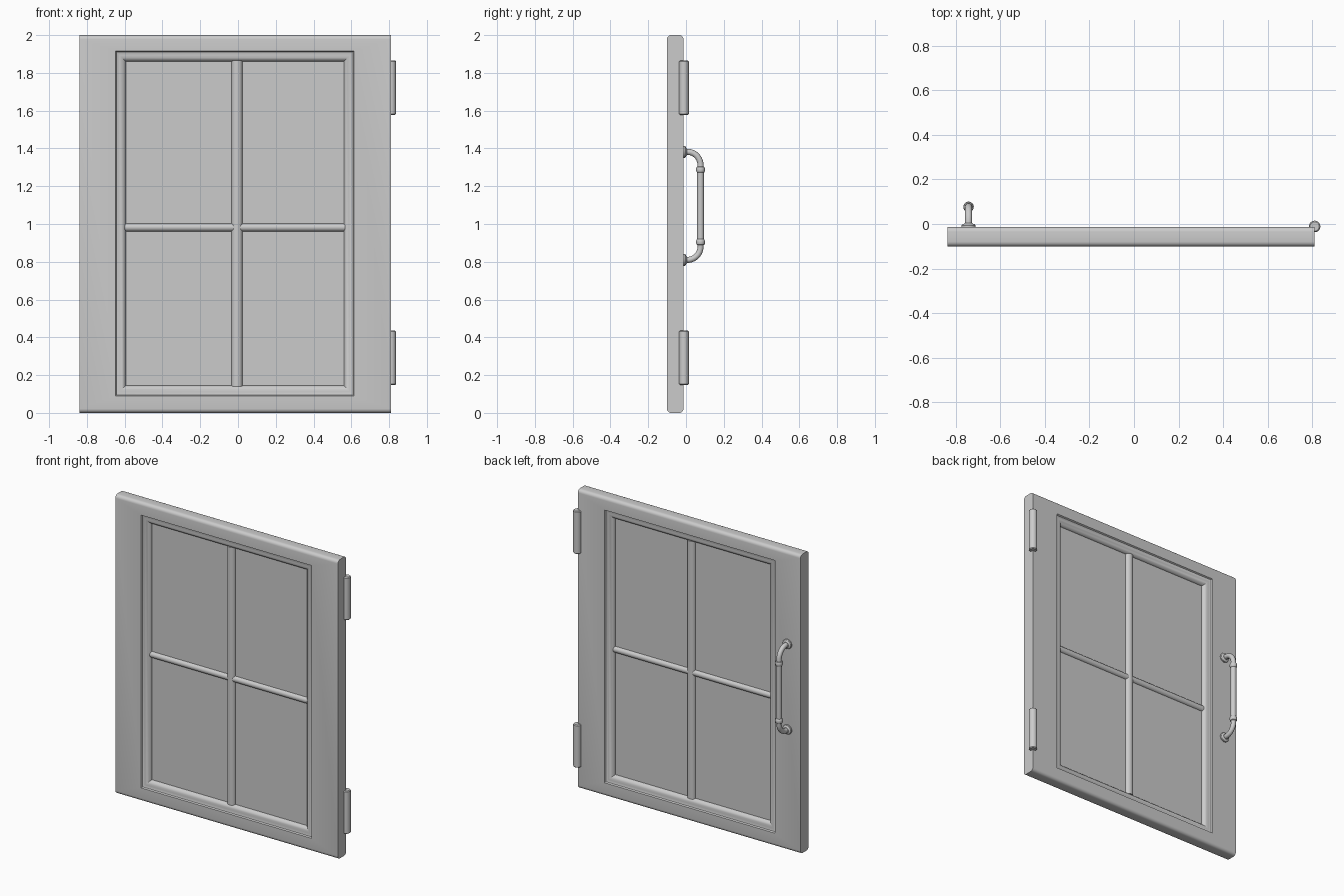
import bpy, bmesh, math
from mathutils import Vector, Matrix

if "Cube" in bpy.data.objects:
    bpy.data.objects.remove(bpy.data.objects["Cube"])

YC, HALF = -0.057, 0.044      # middle plane and half thickness of the door


def finish(name, bm, angle=35):
    bmesh.ops.recalc_face_normals(bm, faces=bm.faces)
    me = bpy.data.meshes.new(name)
    bm.to_mesh(me)
    bm.free()
    ob = bpy.data.objects.new(name, me)
    bpy.context.collection.objects.link(ob)
    bpy.ops.object.select_all(action='DESELECT')
    ob.select_set(True)
    bpy.context.view_layer.objects.active = ob
    bpy.ops.object.shade_smooth_by_angle(angle=math.radians(angle))
    return ob


def tube(name, stations, side, segs=24):
    """Skin ellipses (centre, tangent, half width along side, half depth)."""
    bm = bmesh.new()
    side = Vector(side)
    rings = []
    for c, t, a, b in stations:
        other = Vector(t).normalized().cross(side)
        rings.append([bm.verts.new(Vector(c) + side * a * math.cos(k * math.tau / segs)
                                   + other * b * math.sin(k * math.tau / segs))
                      for k in range(segs)])
    for r, s in zip(rings, rings[1:]):
        for k in range(segs):
            n = (k + 1) % segs
            bm.faces.new((r[k], r[n], s[n], s[k]))
    bm.faces.new(rings[0])
    bm.faces.new(rings[-1])
    return finish(name, bm)


# Frame: rectangular loops from the front outer edge, through the moulding, to the back
moulding = [(0, HALF), (0.005, 0.035), (0.012, 0.032), (0.022, 0.032),
            (0.034, 0.029), (0.044, 0.023), (0.051, 0.015), (0.054, 0.006)]
R = 0.022
arc = [(R * (1 - math.sin(i * math.pi / 10)), HALF - R * (1 - math.cos(i * math.pi / 10)))
       for i in range(6)]      # rounded top and bottom edges: (z inset, half depth)
half = [(-0.838, 0.81, i, 2 - i, h) for i, h in reversed(arc)]
half += [(-0.648 + d, 0.614 - d, 0.09 + d, 1.915 - d, h) for d, h in moulding]
loops = [(*l[:4], YC - l[4]) for l in half] + [(*l[:4], YC + l[4]) for l in reversed(half)]
bm = bmesh.new()
rings = [[bm.verts.new((x, y, z)) for x, z in ((x0, z0), (x1, z0), (x1, z1), (x0, z1))]
         for x0, x1, z0, z1, y in loops]
for i, r in enumerate(rings):
    s = rings[(i + 1) % len(rings)]
    for k in range(4):
        n = (k + 1) % 4
        bm.faces.new((r[k], r[n], s[n], s[k]))
finish("door_frame", bm)

# Glass pane
bm = bmesh.new()
bmesh.ops.create_cube(bm, size=1, matrix=Matrix.Translation((-0.017, YC, 1.0015))
                      @ Matrix.Diagonal((1.17, 0.008, 1.73, 1)))
finish("glass_pane", bm)

# Glazing bars
tube("vertical_bar", [((-0.005, YC, z), (0, 0, 1), 0.029, 0.025) for z in (0.14, 1.865)], (1, 0, 0))
tube("horizontal_bar", [((x, YC, 0.982), (1, 0, 0), 0.021, 0.021) for x in (-0.6, 0.566)], (0, 0, 1))

# Hinge barrels with softened ends
for name, z0 in (("lower_hinge", 0.148), ("upper_hinge", 1.578)):
    prof = [(0, 0.021), (0.005, 0.026), (0.282, 0.026), (0.287, 0.021)]
    tube(name, [((0.811, -0.011, z0 + d), (0, 0, 1), r, r) for d, r in prof], (1, 0, 0))

# Handle: bent ends, beaded straight grip
HX, HY, ZM, DZ = -0.743, 0.077, 1.096, 0.286
bend = 0.07
path = [((HX, -0.013, ZM + DZ), (0, 1, 0), 0.016, 0.016)]
for i in range(11):
    a = i * math.pi / 20
    path.append(((HX, HY - bend + bend * math.sin(a), ZM + DZ - bend + bend * math.cos(a)),
                 (0, math.cos(a), -math.sin(a)), 0.016, 0.016))
bead = [(0.208, 0.017), (0.205, 0.021), (0.197, 0.0235), (0.186, 0.0235),
        (0.179, 0.021), (0.176, 0.018)]
path += [((HX, HY, ZM + d), (0, 0, -1), r, r) for d, r in bead]
lower = [((c[0], c[1], 2 * ZM - c[2]), (0, -t[1], t[2]), a, b) for c, t, a, b in reversed(path)]
tube("handle_grip", path + lower, (1, 0, 0))

# Handle mounting rosettes
for name, s in (("upper_rosette", 1), ("lower_rosette", -1)):
    prof = [(-0.016, 0.032), (-0.006, 0.032), (-0.002, 0.029), (0.0, 0.022), (0.004, 0.018)]
    tube(name, [((HX, y, ZM + s * DZ), (0, 1, 0), r, r) for y, r in prof], (1, 0, 0))
